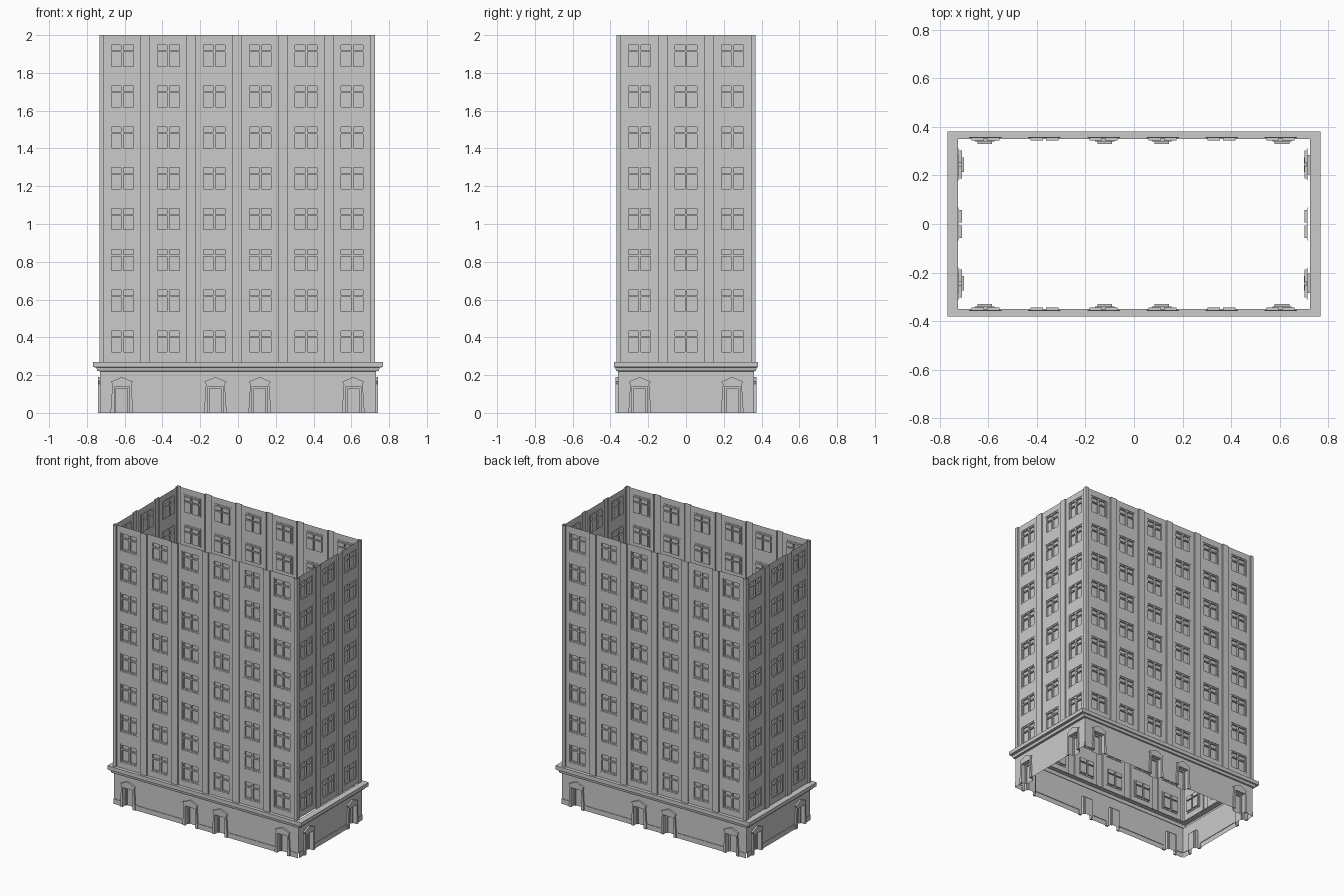
import bpy, bmesh
from math import pi
from mathutils import Matrix, Vector

if "Cube" in bpy.data.objects:
    bpy.data.objects.remove(bpy.data.objects["Cube"])

HX, HY = 0.73, 0.368          # outer half sizes of the tower
LEDGE_TOP, TOP, ROWS = 0.27, 2.0, 8
ROW = (TOP - LEDGE_TOP) / ROWS
SHIFT = -0.004                # slight offset of the tower on its base


def finish(name, bm, matrix=None):
    bmesh.ops.remove_doubles(bm, verts=bm.verts, dist=1e-5)
    me = bpy.data.meshes.new(name)
    bm.to_mesh(me)
    bm.free()
    ob = bpy.data.objects.new(name, me)
    bpy.context.collection.objects.link(ob)
    if matrix:
        ob.matrix_world = matrix
    return ob


def relief(name, us, zs, depth, dist, matrix):
    """Stepped wall: every grid cell lies at its own depth, steps are closed."""
    us = sorted({round(u, 5) for u in us})
    zs = sorted({round(z, 5) for z in zs})
    bm = bmesh.new()

    def quad(*pts):
        bm.faces.new([bm.verts.new((u, -dist - d, z)) for u, z, d in pts])

    d = [[depth((a + b) / 2, (c + e) / 2) for c, e in zip(zs, zs[1:])]
         for a, b in zip(us, us[1:])]
    for i in range(len(us) - 1):
        for j in range(len(zs) - 1):
            a, b, c, e, h = us[i], us[i + 1], zs[j], zs[j + 1], d[i][j]
            quad((a, c, h), (b, c, h), (b, e, h), (a, e, h))
            if i + 2 < len(us) and d[i + 1][j] != h:
                g = d[i + 1][j]
                quad((b, c, h), (b, c, g), (b, e, g), (b, e, h))
            if j + 2 < len(zs) and d[i][j + 1] != h:
                g = d[i][j + 1]
                quad((a, e, h), (b, e, h), (b, e, g), (a, e, g))
    return finish(name, bm, matrix)


def tower_wall(name, half, bays, dist, matrix):
    """Pilasters with one four-pane window per bay and storey."""
    pitch = 2 * half / bays
    us, zs = [], []
    for k in range(bays):
        c = -half + (k + .5) * pitch
        for o in (pitch / 2, pitch / 2 - .025, .067, .058, .006):
            us += [c - o, c + o]
    for r in range(ROWS + 1):
        zs.append(LEDGE_TOP + r * ROW)
    for r in range(ROWS):
        c = LEDGE_TOP + (r + .5) * ROW
        zs += [c + o for o in (-.066, -.057, .018, .027, .055, .064)]

    def depth(u, z):
        du = abs((u + half) % pitch - pitch / 2)
        dz = (z - LEDGE_TOP) % ROW - ROW / 2
        if du > pitch / 2 - .025:
            return .01
        if du > .067 or not -.066 < dz < .064:
            return 0
        pane = .006 < du < .058 and (-.057 < dz < .018 or .027 < dz < .055)
        return -.014 if pane else -.003

    relief(name, us, zs, depth, dist, matrix)


def base_wall(name, half, doors, dist, matrix):
    """Plain ground storey with plinth and recessed doorways."""
    us = [-half, half]
    for c in doors:
        us += [c + o for o in (-.04, -.03, .03, .04)]
    zs = [0, .035, .13, .14, .225]

    def depth(u, z):
        for c in doors:
            if abs(u - c) < .04 and z < .14:
                return -.03 if abs(u - c) < .03 and z < .13 else -.02
        return .004 if z < .035 else 0

    relief(name, us, zs, depth, dist, matrix)


def door_frame(name, c, dist, matrix):
    """Tapered surround with a gabled top."""
    side = [(.04, .14), (.04, 0), (.06, 0), (.05, .152), (.058, .165)]
    outline = side + [(0, .19)] + [(-x, z) for x, z in reversed(side)]
    bm = bmesh.new()
    f = bm.faces.new([bm.verts.new((c + x, -dist, z)) for x, z in outline])
    ext = bmesh.ops.extrude_face_region(bm, geom=[f])['geom']
    bmesh.ops.translate(bm, vec=Vector((0, -.012, 0)),
                        verts=[g for g in ext if isinstance(g, bmesh.types.BMVert)])
    bmesh.ops.recalc_face_normals(bm, faces=bm.faces)
    finish(name, bm, matrix)


# Four sides: front, right, back, left
for k, side in enumerate(("front", "right", "back", "left")):
    rot = Matrix.Rotation(k * pi / 2, 4, 'Z')
    long = k % 2 == 0
    half, other = (HX, HY) if long else (HY, HX)
    tower_wall(side + "_tower_wall", half, 6 if long else 3, other - .01,
               Matrix.Translation((SHIFT, 0, 0)) @ rot)
    bhalf, bdist = (.73, .36) if long else (.36, .73)
    doors = (-.615, -.12, .115, .61) if long else (-.245, .245)
    if k == 2:
        doors = [-d for d in doors]
    base_wall(side + "_base_wall", bhalf, doors, bdist, rot)
    for n, c in enumerate(doors):
        door_frame(f"{side}_door_frame_{n}", c, bdist, rot)

# Cornice ledge between base and tower
bm = bmesh.new()
rings = []
for x, y, z in ((.73, .36, .22), (.745, .37, .222), (.75, .374, .24),
                (.768, .382, .243), (.768, .382, .27), (.725, .35, .27)):
    rings.append([bm.verts.new(p) for p in
                  ((-x, -y, z), (x, -y, z), (x, y, z), (-x, y, z))])
for a, b in zip(rings, rings[1:]):
    for i in range(4):
        j = (i + 1) % 4
        bm.faces.new((a[i], a[j], b[j], b[i]))
finish("ledge", bm)
